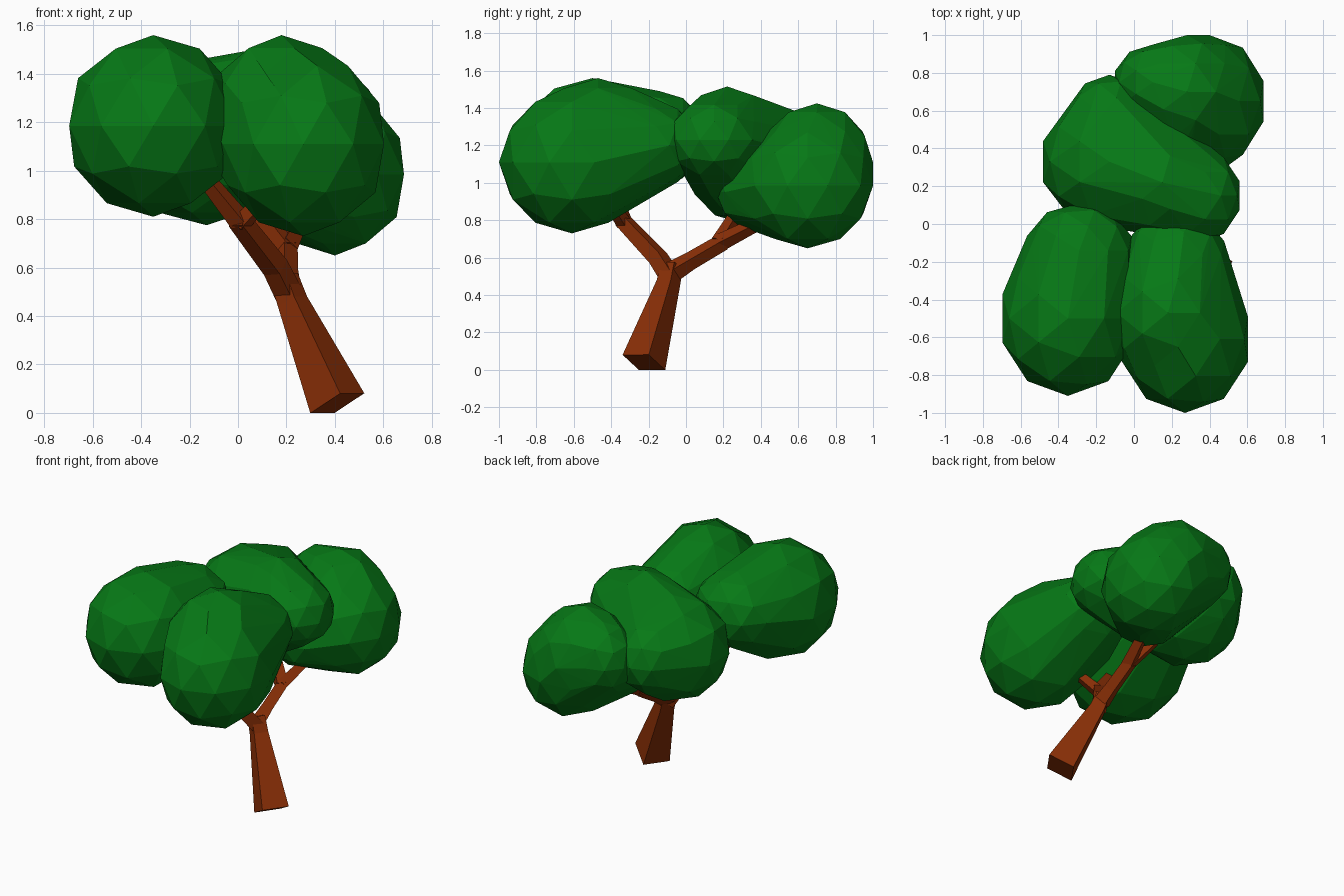
import bpy, bmesh
from mathutils import Vector

if "Cube" in bpy.data.objects:
    bpy.data.objects.remove(bpy.data.objects["Cube"])


def material(name, color):
    m = bpy.data.materials.new(name)
    m.diffuse_color = color
    m.use_nodes = True
    m.node_tree.nodes["Principled BSDF"].inputs["Base Color"].default_value = m.diffuse_color
    return m


leaf = material("leaf_green", (0.002, 0.19, 0.008, 1))
bark = material("bark_brown", (0.25, 0.028, 0.002, 1))


def finish(bm, name, mat):
    bmesh.ops.recalc_face_normals(bm, faces=bm.faces)
    mesh = bpy.data.meshes.new(name)
    bm.to_mesh(mesh)
    bm.free()
    mesh.materials.append(mat)
    bpy.context.collection.objects.link(bpy.data.objects.new(name, mesh))


# Faceted leaf clump: convex hull around a few squashed icospheres
def clump(name, balls):
    ball = bmesh.new()
    bmesh.ops.create_icosphere(ball, subdivisions=2, radius=1)
    bm = bmesh.new()
    for center, radii in balls:
        for v in ball.verts:
            bm.verts.new([c + r * k for c, r, k in zip(center, radii, v.co)])
    ball.free()
    bmesh.ops.convex_hull(bm, input=bm.verts)
    inner = [v for v in bm.verts if not v.link_faces]
    bmesh.ops.delete(bm, geom=inner, context="VERTS")
    # merge tiny slivers so the facets stay large
    bmesh.ops.remove_doubles(bm, verts=bm.verts, dist=0.07)
    finish(bm, name, leaf)


# Square tapered limb swept along a path of (x, y, z, half width)
def limb(name, path):
    bm = bmesh.new()
    pts = [Vector(p[:3]) for p in path]
    rings = []
    for i, p in enumerate(pts):
        d = (pts[min(i + 1, len(pts) - 1)] - pts[max(i - 1, 0)]).normalized()
        u = Vector((0.58, 0.81, 0))
        u = (u - d * u.dot(d)).normalized()
        v = d.cross(u)
        w = path[i][3]
        rings.append([bm.verts.new(p + w * (a * u + b * v))
                      for a, b in ((1, 1), (-1, 1), (-1, -1), (1, -1))])
    for r, s in zip(rings, rings[1:]):
        for k in range(4):
            bm.faces.new((r[k], r[(k + 1) % 4], s[(k + 1) % 4], s[k]))
    bm.faces.new(rings[0])
    bm.faces.new(rings[-1])
    finish(bm, name, bark)


# Foliage
clump("front_left_leaves", [((-0.35, -0.5, 1.185), (0.365, 0.41, 0.375)),
                            ((-0.29, -0.14, 1.24), (0.29, 0.25, 0.25))])
clump("front_right_leaves", [((0.27, -0.61, 1.11), (0.35, 0.39, 0.38)),
                             ((0.18, -0.47, 1.2), (0.32, 0.36, 0.36)),
                             ((0.22, -0.16, 1.2), (0.27, 0.23, 0.23))])
clump("middle_leaves", [((-0.13, 0.33, 1.12), (0.37, 0.35, 0.345)),
                        ((-0.13, 0.55, 1.14), (0.22, 0.24, 0.25)),
                        ((0.15, 0.22, 1.2), (0.25, 0.28, 0.315)),
                        ((0.34, 0.15, 1.23), (0.23, 0.25, 0.22))])
clump("back_right_leaves", [((0.4, 0.65, 0.985), (0.3, 0.35, 0.335)),
                            ((0.28, 0.7, 1.11), (0.29, 0.3, 0.315)),
                            ((0.22, 0.4, 0.95), (0.23, 0.24, 0.21)),
                            ((0.1, 0.75, 1.14), (0.21, 0.2, 0.24))])

# Trunk and branches
limb("trunk", [(0.41, -0.225, 0.04, 0.086), (0.225, -0.095, 0.46, 0.046),
               (0.19, -0.075, 0.56, 0.043)])
limb("front_branch", [(0.21, -0.08, 0.49, 0.042), (0.155, -0.15, 0.6, 0.04),
                      (0.0, -0.34, 0.8, 0.034)])
limb("front_left_twig", [(0.01, -0.33, 0.79, 0.034), (-0.2, -0.42, 1.05, 0.022)])
limb("front_right_twig", [(0.01, -0.33, 0.78, 0.03), (0.14, -0.42, 0.92, 0.022)])
limb("back_branch", [(0.2, -0.08, 0.52, 0.042), (0.2, 0.02, 0.58, 0.035),
                     (0.2, 0.2, 0.685, 0.033)])
limb("back_right_twig", [(0.2, 0.18, 0.68, 0.034), (0.26, 0.42, 0.8, 0.025)])
limb("back_left_twig", [(0.2, 0.18, 0.68, 0.034), (0.05, 0.3, 0.88, 0.025)])
